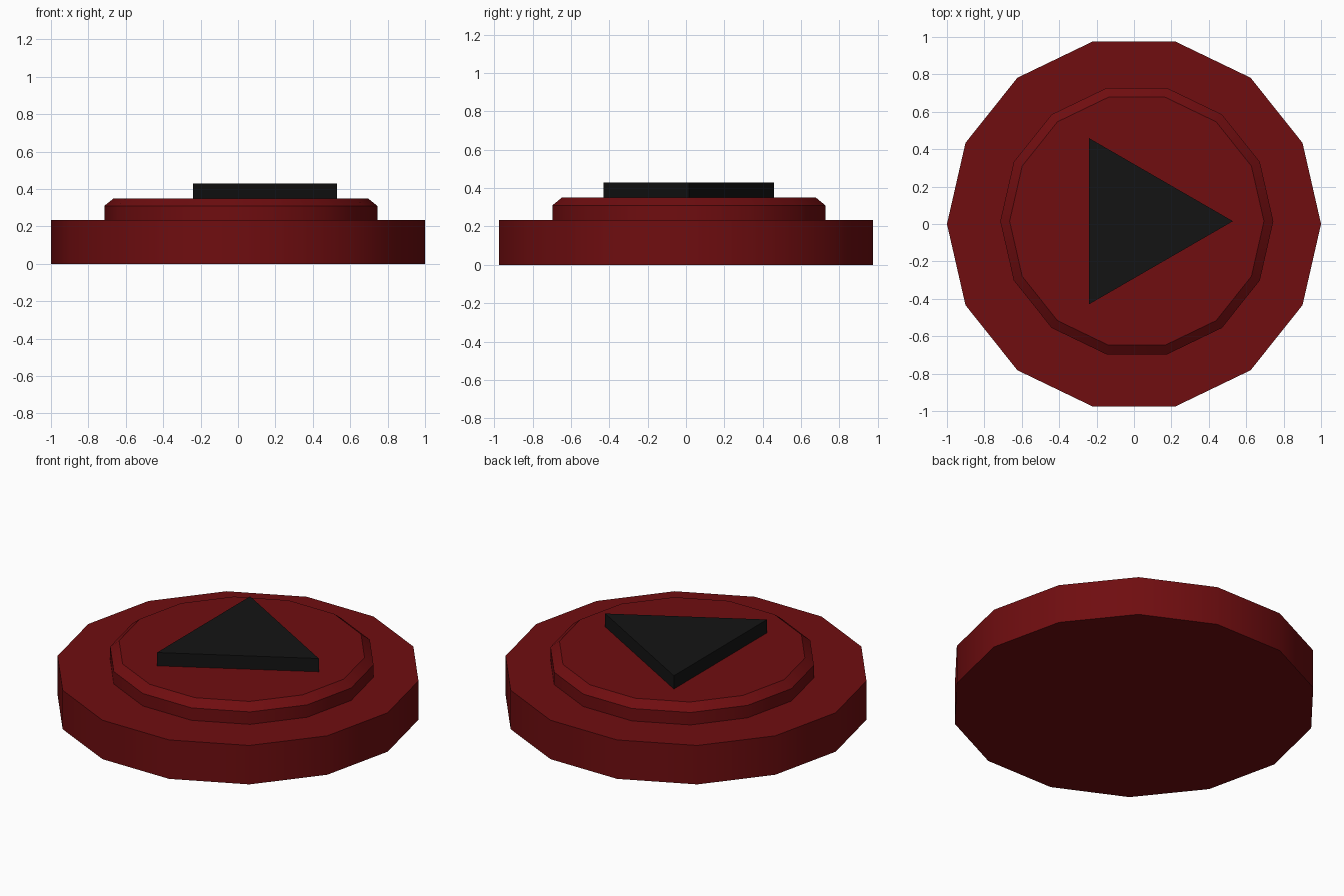
import bpy, bmesh
from math import cos, sin, tau, radians

if "Cube" in bpy.data.objects:
    bpy.data.objects.remove(bpy.data.objects["Cube"])


def material(name, rgb):
    m = bpy.data.materials.new(name)
    m.diffuse_color = (*rgb, 1.0)
    m.use_nodes = True
    m.node_tree.nodes["Principled BSDF"].inputs["Base Color"].default_value = m.diffuse_color
    return m


def stacked_prism(name, sides, rings, centre, mat):
    """Closed solid from regular polygon rings given as (radius, z)."""
    bm = bmesh.new()
    loops = [[bm.verts.new((centre[0] + r * cos(tau * i / sides),
                            centre[1] + r * sin(tau * i / sides), z))
              for i in range(sides)] for r, z in rings]
    for low, high in zip(loops, loops[1:]):
        for i in range(sides):
            j = (i + 1) % sides
            bm.faces.new((low[i], low[j], high[j], high[i]))
    bm.faces.new(loops[0][::-1])
    bm.faces.new(loops[-1])
    me = bpy.data.meshes.new(name)
    bm.to_mesh(me)
    bm.free()
    me.materials.append(mat)
    ob = bpy.data.objects.new(name, me)
    bpy.context.collection.objects.link(ob)
    # soft sides, crisp rims
    bpy.ops.object.select_all(action='DESELECT')
    ob.select_set(True)
    bpy.context.view_layer.objects.active = ob
    bpy.ops.object.shade_smooth_by_angle(angle=radians(30))
    return ob


red = material("dark_red", (0.16, 0.004, 0.005))
black = material("black", (0.007, 0.007, 0.007))

# wide base disc
stacked_prism("base_disc", 14, [(1.0, 0.0), (1.0, 0.235)], (0, 0), red)
# raised button with chamfered rim, slightly off centre
stacked_prism("raised_button", 14, [(0.73, 0.235), (0.73, 0.31), (0.68, 0.35)],
              (0.015, 0.015), red)
# triangular pointer
stacked_prism("triangle_pointer", 3, [(0.513, 0.35), (0.513, 0.43)],
              (0.016, 0.015), black)
